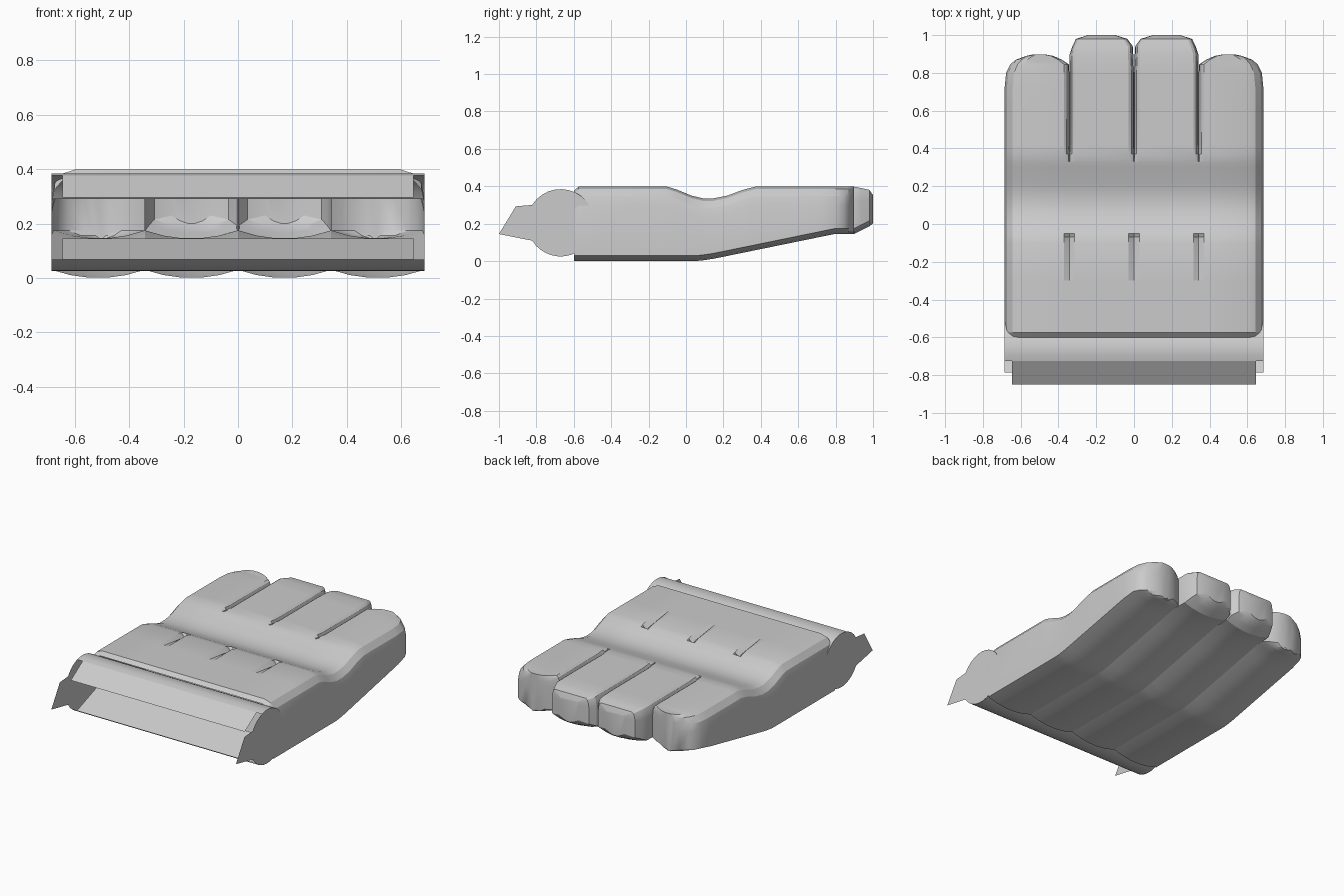
import bpy, bmesh, math

if "Cube" in bpy.data.objects:
    bpy.data.objects.remove(bpy.data.objects["Cube"])

W = 0.685
PITCH = W / 2


def interp(pts, y):
    for (a, za), (b, zb) in zip(pts, pts[1:]):
        if y <= b:
            t = max(0, (y - a) / (b - a))
            return za + (zb - za) * t
    return pts[-1][1]


TOP = [(-0.6, 0.375), (-0.575, 0.398), (-0.1, 0.398), (-0.05, 0.383), (0.03, 0.35), (0.09, 0.336),
       (0.15, 0.336), (0.22, 0.35), (0.3, 0.38), (0.37, 0.398), (1, 0.398)]
BOTTOM = [(-0.6, 0), (0.07, 0), (0.15, 0.012), (0.8, 0.145), (1, 0.145)]
CREASE = [(-0.6, 0), (-0.3, 0), (-0.07, 0.03), (-0.05, 0), (0.33, 0), (0.42, 0.07), (1, 0.07)]


def finish(name, verts, faces, fix=True):
    mesh = bpy.data.meshes.new(name)
    mesh.from_pydata(verts, [], faces)
    obj = bpy.data.objects.new(name, mesh)
    bpy.context.collection.objects.link(obj)
    if fix:
        bm = bmesh.new()
        bm.from_mesh(mesh)
        bmesh.ops.remove_doubles(bm, verts=bm.verts, dist=0.0005)
        bmesh.ops.recalc_face_normals(bm, faces=bm.faces)
        bm.to_mesh(mesh)
        bm.free()
    bpy.ops.object.select_all(action='DESELECT')
    obj.select_set(True)
    bpy.context.view_layer.objects.active = obj
    bpy.ops.object.shade_smooth_by_angle(angle=math.radians(25))
    return obj


def loft(name, rings, cap=False):
    n = len(rings[0])
    faces = [(r * n + i, r * n + (i + 1) % n, (r + 1) * n + (i + 1) % n, (r + 1) * n + i)
             for r in range(len(rings) - 1) for i in range(n)]
    if cap:
        faces.append(tuple(range((len(rings) - 1) * n, len(rings) * n)))
    return finish(name, [v for ring in rings for v in ring], faces)


def scallop(xl, xr, y, zb):
    rise = 0.03
    return [(xl + (xr - xl) * (u + 1) / 2, y, zb + rise * u * u)
            for u in (-1, -0.6, -0.2, 0.2, 0.6, 1)]


def shoulder(x, sx, bx, bz, y, zt):
    # rounded upper edge, from side wall to flat top
    return [(x - sx * bx * (1 - math.cos(a)), y, zt - bz * (1 - math.sin(a)))
            for a in (0, math.pi / 6, math.pi / 3, math.pi / 2)]


# Padded back of the hand: hollow and open at the wrist
rings = []
for y in (-0.6, -0.575, -0.3, -0.1, -0.07, -0.05, 0.0, 0.03, 0.06, 0.09, 0.12, 0.15, 0.18, 0.22, 0.3, 0.33):
    zt, zb, g = interp(TOP, y), interp(BOTTOM, y), interp(CREASE, y)
    w = W
    ring = []
    for i in range(4):
        s = scallop(-W + i * PITCH, -W + (i + 1) * PITCH, y, zb)
        ring += s if i == 0 else s[1:]
    ring += shoulder(w, 1, 0.085, 0.1, y, zt)
    for x in (PITCH, 0, -PITCH):
        ring += [(x + 0.028, y, zt), (x, y, zt - g), (x - 0.028, y, zt)]
    ring += shoulder(-w, -1, 0.085, 0.1, y, zt)[::-1]
    rings.append(ring)
loft("hand_back", rings)


def finger(name, xl, xr, stations, bl, br):
    rings = []
    for y, dl, dr, db, dt in stations:
        zt, zb, g = interp(TOP, y) - dt, interp(BOTTOM, y) + db, interp(CREASE, y)
        a, b = xl + dl, xr - dr
        k = min(1, (b - a) / PITCH)

        def edge(x, sx, big):
            bx, bz = (0.085, 0.1) if big else (0.028, max(g, 0.002))
            return shoulder(x, sx, bx * k, bz * (k if dt else 1), y, zt)
        rings.append(scallop(a, b, y, zb) + edge(b, 1, br) + edge(a, -1, bl)[::-1])
    return loft(name, rings, cap=True)


# Fingers: rounded outer pair and longer chamfered middle pair
base = [(y, 0, 0, 0, 0) for y in (0.33, 0.37, 0.42, 0.6)]
outer = base + [(0.72, 0, 0, 0, 0), (0.80, 0.008, 0, 0, 0), (0.845, 0.03, 0.002, 0, 0),
                (0.87, 0.06, 0.04, 0, 0), (0.89, 0.115, 0.085, 0, 0), (0.898, 0.15, 0.13, 0, 0)]
middle = base + [(0.8, 0, 0, 0, 0), (0.9, 0.002, 0.004, 0, 0), (0.94, 0.016, 0.006, 0.02, 0.008),
                 (0.98, 0.035, 0.035, 0.04, 0.017), (1.0, 0.10, 0.10, 0.055, 0.045)]


def swap(st):
    return [(y, r, l, b, t) for y, l, r, b, t in st]


finger("outer_finger_left", -W, -PITCH, outer, True, False)
finger("middle_finger_left", -PITCH, 0, middle, False, False)
finger("middle_finger_right", 0, PITCH, swap(middle), False, False)
finger("outer_finger_right", PITCH, W, swap(outer), False, True)

# Wrist roll: strips following an arc, each with a narrower flap
CY, CZ, R = -0.67, 0.205, 0.18


def arc(a0, a1, n):
    return [(CY + R * math.cos(math.radians(a0 + (a1 - a0) * i / n)),
             CZ + R * math.sin(math.radians(a0 + (a1 - a0) * i / n))) for i in range(n + 1)]


def strip(name, pts, w):
    verts = [(s * w, y, z) for y, z in pts for s in (-1, 1)]
    faces = [(2 * i, 2 * i + 1, 2 * i + 3, 2 * i + 2) for i in range(len(pts) - 1)]
    return finish(name, verts, faces)


strip("cuff_top", arc(28, 108, 8), W)
strip("cuff_top_flap", [arc(108, 109, 1)[0], (-0.85, 0.295)], 0.645)
strip("cuff_bottom", arc(-62, -130, 7), W)
strip("cuff_bottom_flap", [arc(-130, -131, 1)[0], (-0.57, 0.145)], 0.645)

# Side plates with pointed wrist flaps
outline = arc(-148, -62, 8) + arc(-50, 20, 4) + arc(28, 148, 10) + [(-0.91, 0.293), (-1.0, 0.145)]
for side, s in (("left", -1), ("right", 1)):
    face = tuple(range(len(outline)))
    finish("cuff_side_" + side, [(s * W, y, z) for y, z in outline],
           [face if s > 0 else face[::-1]], fix=False)
